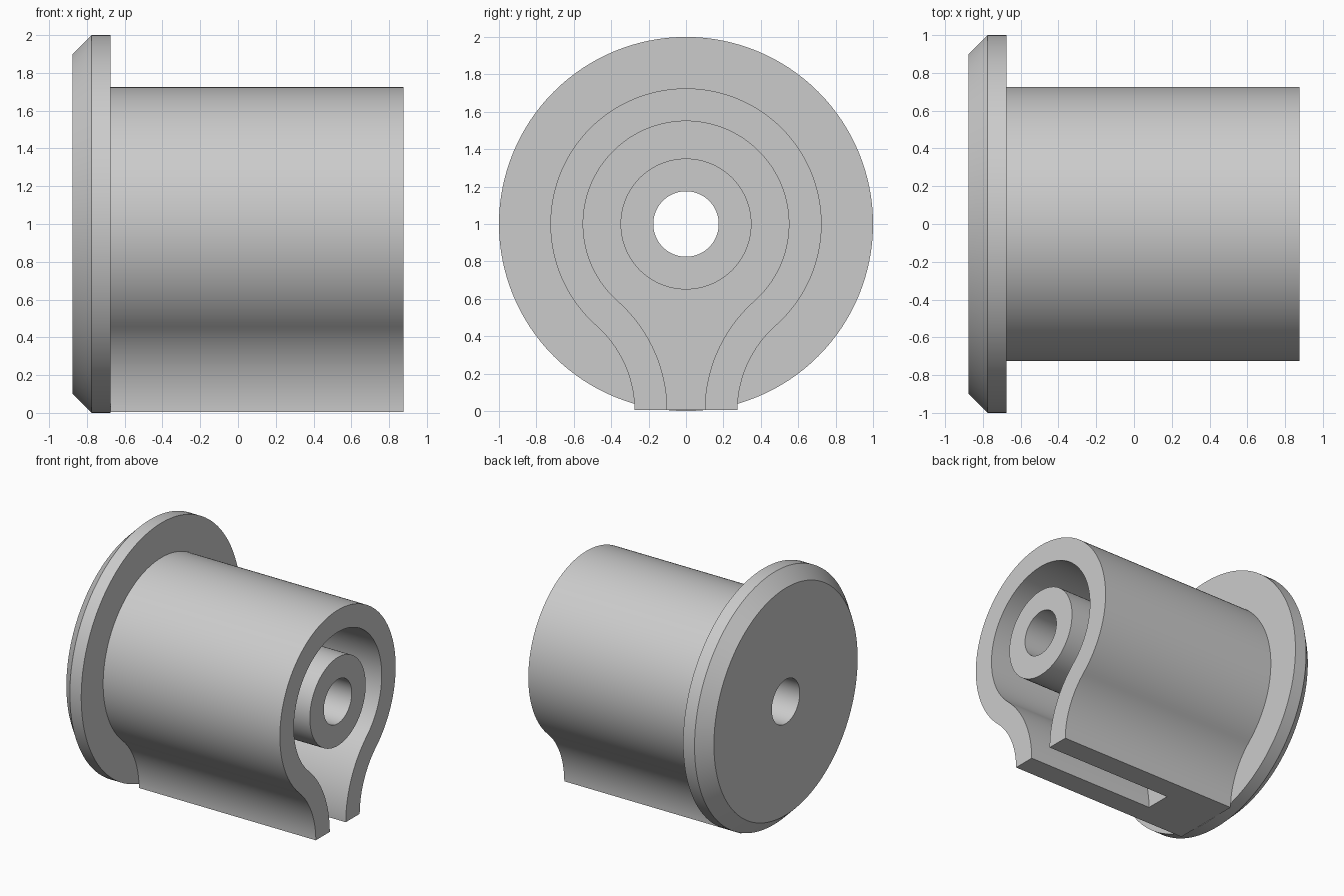
import bpy, bmesh
from math import sin, cos, pi, atan2, hypot

if "Cube" in bpy.data.objects:
    bpy.data.objects.remove(bpy.data.objects["Cube"])

# Main dimensions; the axis runs along x at height AXIS
AXIS, BOTTOM = 1.0, 0.005
BACK, FLANGE, FLOOR, END = -0.875, -0.675, -0.225, 0.875
OUTER, INNER, POST, BORE = 0.725, 0.55, 0.35, 0.175
HALF_FOOT = 0.275
FLARE_Y = 0.886          # centre of the concave flare arcs, at z = 0
REACH = hypot(FLARE_Y, AXIS)

grey = bpy.data.materials.new("plain grey")
grey.use_nodes = True
grey.diffuse_color = (0.6, 0.6, 0.6, 1)
grey.node_tree.nodes["Principled BSDF"].inputs["Base Color"].default_value = (0.6, 0.6, 0.6, 1)


def loft(name, sections):
    """Solid through (x, [(y, z), ...]) sections, capped at both ends."""
    bm = bmesh.new()
    rings = [[bm.verts.new((x, y, z)) for y, z in pts] for x, pts in sections]
    n = len(rings[0])
    for a, b in zip(rings, rings[1:]):
        for i in range(n):
            j = (i + 1) % n
            bm.faces.new((a[i], a[j], b[j], b[i]))
    bm.faces.new(rings[0])
    bm.faces.new(rings[-1])
    bmesh.ops.recalc_face_normals(bm, faces=bm.faces[:])
    mesh = bpy.data.meshes.new(name)
    bm.to_mesh(mesh)
    bm.free()
    mesh.materials.append(grey)
    obj = bpy.data.objects.new(name, mesh)
    bpy.context.collection.objects.link(obj)
    return obj


def circle(r, n=128):
    return [(r * cos(2 * pi * i / n), AXIS + r * sin(2 * pi * i / n)) for i in range(n)]


def keyhole(r, bottom):
    """Round top of radius r flowing through concave arcs into a straight foot."""
    flare = REACH - r
    join = atan2(AXIS, FLARE_Y)            # angle where flare meets circle
    half = [(FLARE_Y - flare, bottom)]
    half += [(FLARE_Y - flare * cos(join * i / 24), flare * sin(join * i / 24))
             for i in range(1, 25)]
    half += [(r * cos(a), AXIS + r * sin(a))
             for a in (-join + (pi / 2 + join) * i / 56 for i in range(1, 57))]
    return half + [(-y, z) for y, z in reversed(half[:-1])]


def combine(target, helper, operation):
    """Apply a boolean and discard the helper."""
    mod = target.modifiers.new(operation.lower(), "BOOLEAN")
    mod.operation, mod.solver, mod.object = operation, "EXACT", helper
    helper.hide_render = True
    bpy.context.view_layer.objects.active = target
    bpy.ops.object.modifier_apply(modifier=mod.name)
    bpy.data.objects.remove(helper)


# Hub with flared foot, and the chamfered flange behind it
hub = loft("flanged_hub", [(FLANGE, keyhole(OUTER, BOTTOM)), (END, keyhole(OUTER, BOTTOM))])
flange = loft("flange", [(BACK, circle(0.9)), (BACK + 0.1, circle(1)), (FLANGE, circle(1))])
combine(hub, flange, "UNION")

# Keyhole cavity open at the end and underneath
cavity = loft("cavity_cutter", [(FLOOR, keyhole(INNER, -0.1)), (END + 0.1, keyhole(INNER, -0.1))])
combine(hub, cavity, "DIFFERENCE")

# Central post and through bore
post = loft("post", [(FLOOR - 0.1, circle(POST)), (END, circle(POST))])
combine(hub, post, "UNION")
bore = loft("bore_cutter", [(BACK - 0.1, circle(BORE)), (END + 0.1, circle(BORE))])
combine(hub, bore, "DIFFERENCE")

bpy.ops.object.select_all(action="DESELECT")
hub.select_set(True)
bpy.context.view_layer.objects.active = hub
bpy.ops.object.shade_smooth_by_angle(angle=pi / 6)
